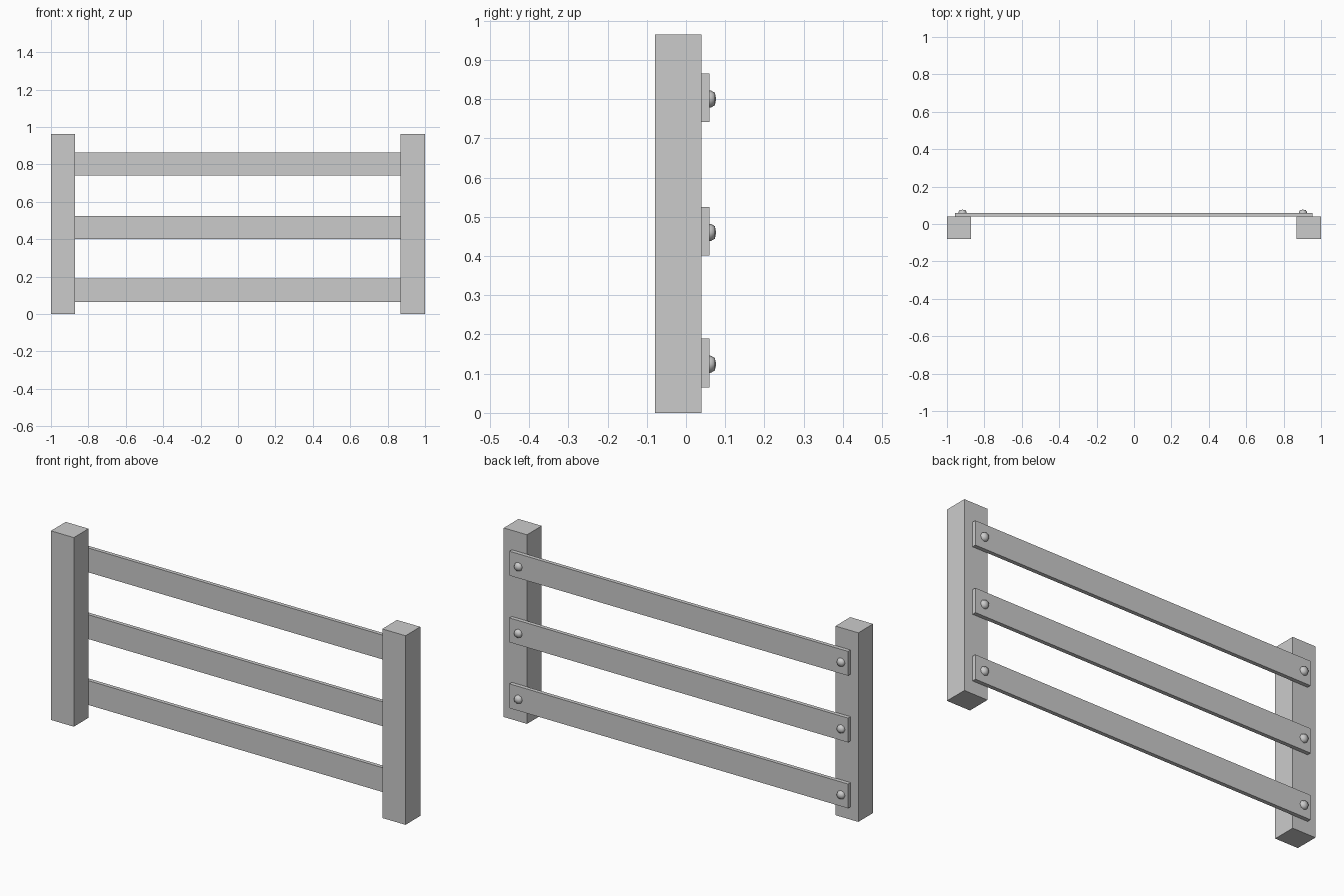
import bpy, bmesh
from mathutils import Matrix
from math import cos, sin, tau

if "Cube" in bpy.data.objects:
    bpy.data.objects.remove(bpy.data.objects["Cube"])


def make(name, bm):
    bmesh.ops.recalc_face_normals(bm, faces=bm.faces)
    me = bpy.data.meshes.new(name)
    bm.to_mesh(me)
    bm.free()
    ob = bpy.data.objects.new(name, me)
    bpy.context.collection.objects.link(ob)
    return ob


def box(name, lo, hi):
    bm = bmesh.new()
    size = [b - a for a, b in zip(lo, hi)]
    mid = [(a + b) / 2 for a, b in zip(lo, hi)]
    bmesh.ops.create_cube(bm, size=1, matrix=Matrix.Translation(mid) @ Matrix.Diagonal((*size, 1)))
    return make(name, bm)


def bolt(name, x, z, sides=8):
    # low-poly domed head, facing +y
    bm = bmesh.new()
    rings = []
    for r, y in ((0.022, 0.058), (0.0215, 0.064), (0.016, 0.0735)):
        rings.append([bm.verts.new((x + r * cos(tau * i / sides), y, z + r * sin(tau * i / sides)))
                      for i in range(sides)])
    tip = bm.verts.new((x, 0.077, z))
    bm.faces.new(rings[0])
    for i in range(sides):
        j = (i + 1) % sides
        for a, b in zip(rings, rings[1:]):
            bm.faces.new((a[i], a[j], b[j], b[i])).smooth = True
        bm.faces.new((rings[-1][i], rings[-1][j], tip)).smooth = True
    for e in bm.edges:
        e.smooth = not (e.verts[0] in rings[0] and e.verts[1] in rings[0])
    return make(name, bm)


# end posts
box("left_post", (-1, -0.079, 0), (-0.871, 0.04, 0.964))
box("right_post", (0.869, -0.079, 0), (1, 0.04, 0.964))

# rails on the back of the posts, each with two bolts
for label, z in (("lower", 0.127), ("middle", 0.463), ("upper", 0.803)):
    box(label + "_rail", (-0.956, 0.04, z - 0.062), (0.954, 0.06, z + 0.062))
    bolt(label + "_left_bolt", -0.917, z - 0.003)
    bolt(label + "_right_bolt", 0.903, z - 0.003)
